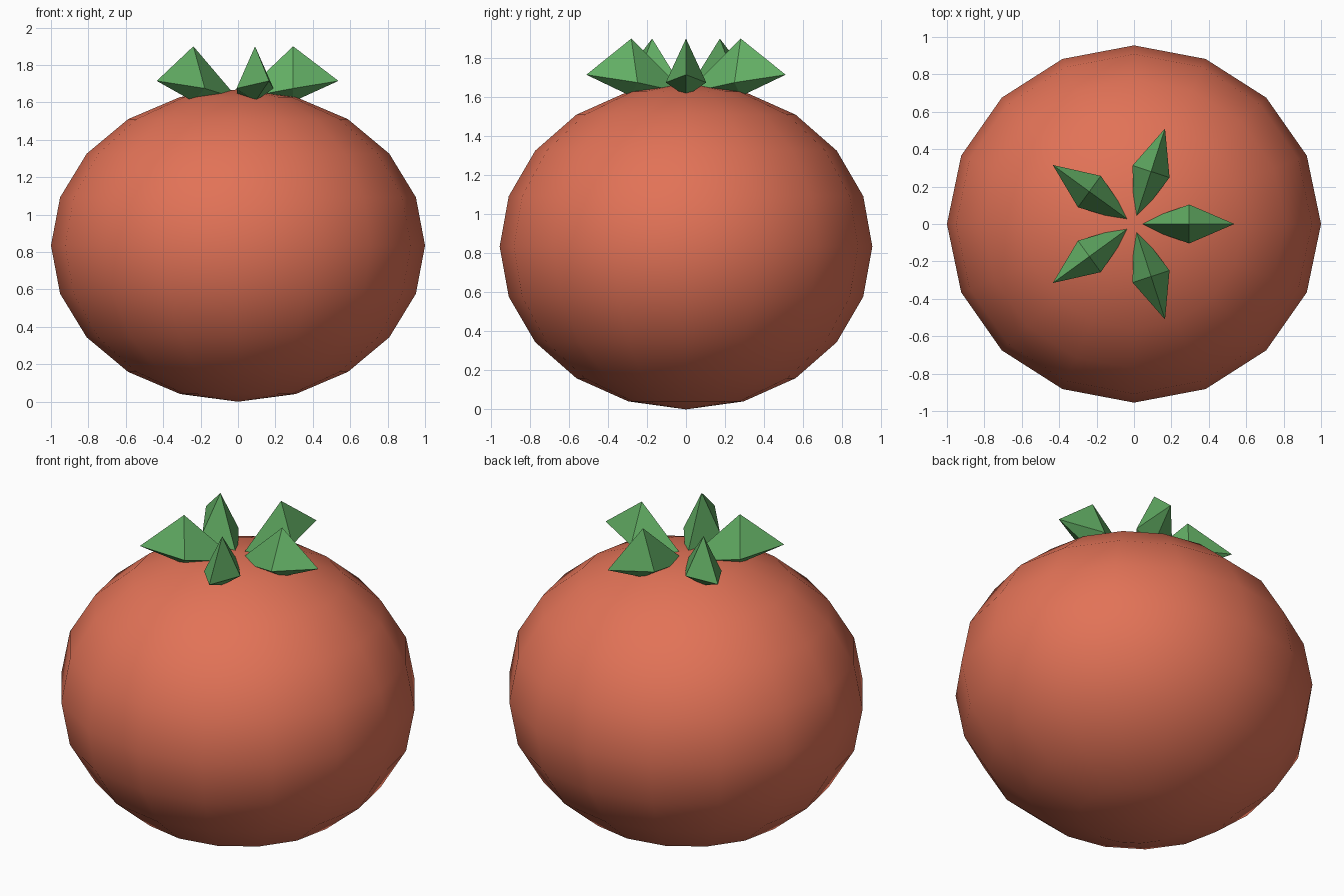
import bpy
import bmesh
from math import tau
from mathutils import Matrix, Vector

cube = bpy.data.objects.get("Cube")
if cube:
    bpy.data.objects.remove(cube, do_unlink=True)


def make_material(name, colour):
    mat = bpy.data.materials.new(name)
    mat.use_nodes = True
    mat.diffuse_color = colour
    mat.node_tree.nodes["Principled BSDF"].inputs["Base Color"].default_value = colour
    return mat


def make_object(name, bm, mat, smooth):
    bmesh.ops.recalc_face_normals(bm, faces=bm.faces)
    for face in bm.faces:
        face.smooth = smooth
    mesh = bpy.data.meshes.new(name)
    bm.to_mesh(mesh)
    bm.free()
    mesh.materials.append(mat)
    obj = bpy.data.objects.new(name, mesh)
    bpy.context.collection.objects.link(obj)
    return obj


red = make_material("tomato red", (0.76, 0.17, 0.095, 1))
green = make_material("leaf green", (0.125, 0.43, 0.13, 1))

# Fruit: a slightly flattened, smooth sphere resting on the ground
HALF = Vector((1.0, 0.955, 0.835))
bm = bmesh.new()
bmesh.ops.create_uvsphere(bm, u_segments=16, v_segments=10, radius=1)
bmesh.ops.transform(
    bm, verts=bm.verts,
    matrix=Matrix.Translation((0, 0, HALF.z)) @ Matrix.Diagonal(HALF).to_4x4())
make_object("fruit", bm, red, True)

# Leaves: five faceted diamonds set in a ring around the crown
for i in range(5):
    bm = bmesh.new()
    peak, base, inner, left, tip, right = [bm.verts.new(p) for p in (
        (0.295, 0, 1.90), (0.295, 0, 1.605), (0, 0, 1.62),
        (0.295, 0.104, 1.675), (0.537, 0, 1.715), (0.295, -0.104, 1.675))]
    ring = [inner, left, tip, right]
    for a, b in zip(ring, ring[1:] + ring[:1]):
        bm.faces.new((a, b, peak))
        bm.faces.new((b, a, base))
    bmesh.ops.rotate(bm, verts=bm.verts, matrix=Matrix.Rotation(i * tau / 5, 3, "Z"))
    make_object(f"leaf_{i + 1}", bm, green, False)
